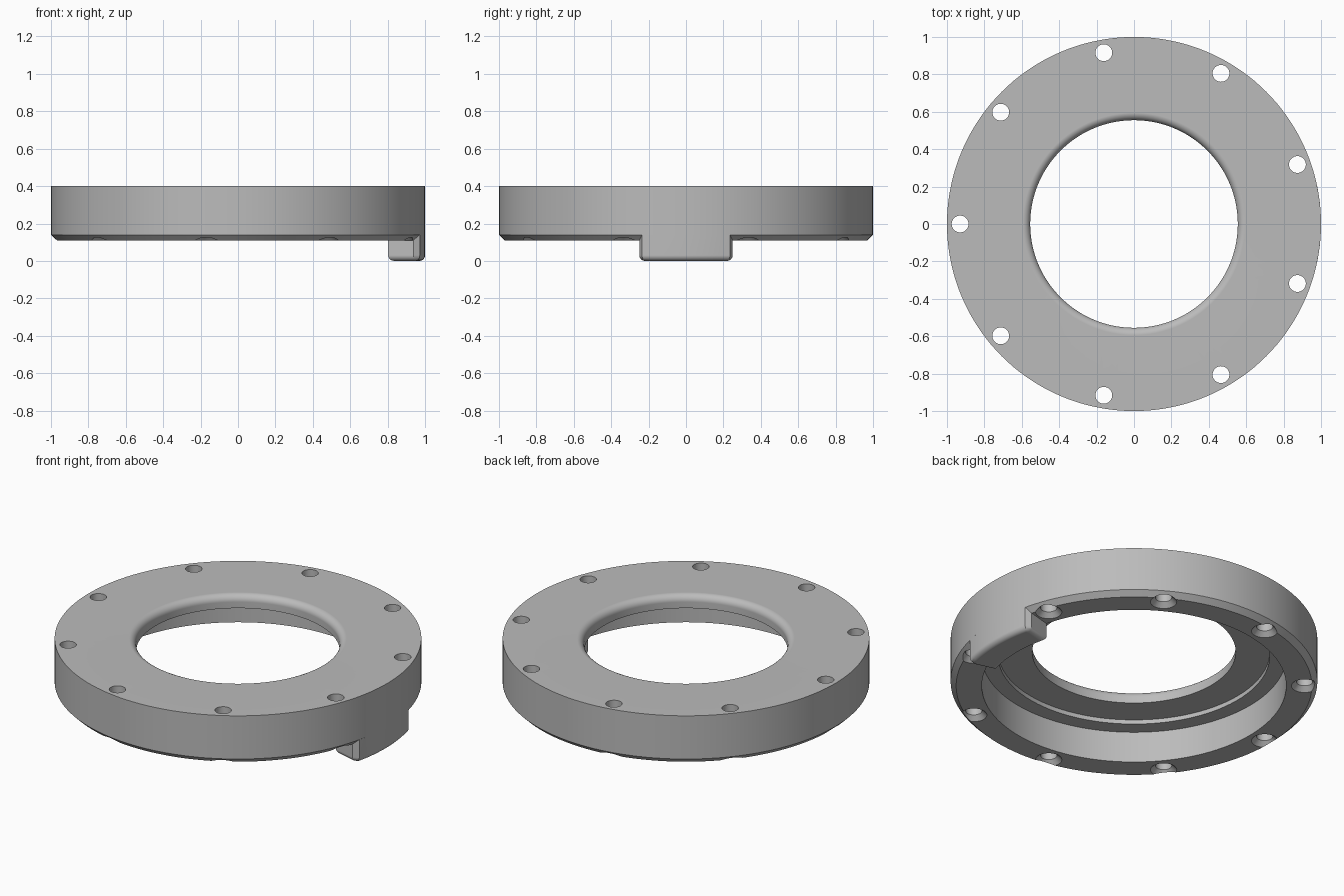
import bpy, bmesh, math

if "Cube" in bpy.data.objects:
    bpy.data.objects.remove(bpy.data.objects["Cube"])

grey = bpy.data.materials.new("plain_grey")
grey.diffuse_color = (0.5, 0.5, 0.5, 1)
grey.use_nodes = True
grey.node_tree.nodes["Principled BSDF"].inputs["Base Color"].default_value = grey.diffuse_color


def new_object(name, bm):
    bmesh.ops.recalc_face_normals(bm, faces=bm.faces)
    mesh = bpy.data.meshes.new(name)
    bm.to_mesh(mesh)
    bm.free()
    mesh.materials.append(grey)
    obj = bpy.data.objects.new(name, mesh)
    bpy.context.collection.objects.link(obj)
    return obj


def lathe(bm, profile, segments, cx=0, cy=0):
    """Spin a closed (r, z) outline around the vertical axis at cx, cy."""
    rings = []
    for i in range(segments):
        a = math.tau * i / segments
        rings.append([bm.verts.new((cx + r * math.cos(a), cy + r * math.sin(a), z))
                      for r, z in profile])
    n = len(profile)
    for i in range(segments):
        p, q = rings[i], rings[(i + 1) % segments]
        for j in range(n):
            k = (j + 1) % n
            bm.faces.new((p[j], q[j], q[k], p[k]))


def select_only(obj):
    bpy.ops.object.select_all(action='DESELECT')
    obj.select_set(True)
    bpy.context.view_layer.objects.active = obj


# Flange ring: rounded bore on top, stepped recess below, chamfered lower rim
FILLET, BORE = 0.04, 0.555
profile = [(1, 0.4), (1, 0.14), (0.97, 0.11), (0.83, 0.11), (0.83, 0.297),
           (0.74, 0.297), (0.74, 0.323), (BORE, 0.323)]
for i in range(9):
    a = math.pi / 2 * i / 8
    profile.append((BORE + FILLET * (1 - math.cos(a)),
                    0.4 - FILLET * (1 - math.sin(a))))
bm = bmesh.new()
lathe(bm, profile, 144)
ring = new_object("flange_ring", bm)

# Nine bolt holes, countersunk from below
bm = bmesh.new()
for i in range(9):
    a = math.pi + math.tau * i / 9
    cx, cy = 0.93 * math.cos(a), 0.93 * math.sin(a)
    outline = [(0.045, 0.5), (0.045, 0.137), (0.082, 0.1)]
    segs, rows = 32, []
    for r, z in outline:
        rows.append([bm.verts.new((cx + r * math.cos(math.tau * k / segs),
                                   cy + r * math.sin(math.tau * k / segs), z))
                     for k in range(segs)])
    for lo, hi in zip(rows, rows[1:]):
        for k in range(segs):
            m = (k + 1) % segs
            bm.faces.new((lo[k], lo[m], hi[m], hi[k]))
    bm.faces.new(rows[0])
    bm.faces.new(rows[-1][::-1])
cutter = new_object("bolt_hole_cutter", bm)
cutter.hide_render = True
cut = ring.modifiers.new("bolt_holes", 'BOOLEAN')
cut.operation, cut.solver, cut.object = 'DIFFERENCE', 'EXACT', cutter
select_only(ring)
bpy.ops.object.modifier_apply(modifier=cut.name)
bpy.data.objects.remove(cutter)

# Locating tab: ring sector with chamfered outer corners and rounded bottom
wide, narrow = math.radians(14.9), math.radians(13.6)
steps = 12
outline = [(0.97, -wide)]
outline += [(1.0, -narrow + 2 * narrow * i / steps) for i in range(steps + 1)]
outline += [(0.97, wide)]
outline += [(0.83, wide - 2 * wide * i / steps) for i in range(steps + 1)]
bm = bmesh.new()
base = bm.faces.new([bm.verts.new((r * math.cos(a), r * math.sin(a), 0))
                     for r, a in outline])
ext = bmesh.ops.extrude_face_region(bm, geom=[base], use_keep_orig=True)
for v in ext["geom"]:
    if isinstance(v, bmesh.types.BMVert):
        v.co.z = 0.14
bottom = [e for e in bm.edges if all(abs(v.co.z) < 1e-6 for v in e.verts)]
bmesh.ops.recalc_face_normals(bm, faces=bm.faces)
bmesh.ops.bevel(bm, geom=bottom, offset=0.03, segments=5, profile=0.5,
                affect='EDGES', clamp_overlap=True)
tab = new_object("locating_tab", bm)

# Smooth curves, crisp edges
for obj in (ring, tab):
    select_only(obj)
    bpy.ops.object.shade_smooth_by_angle(angle=math.radians(30))
    wn = obj.modifiers.new("weighted_normals", 'WEIGHTED_NORMAL')
    wn.keep_sharp = True
